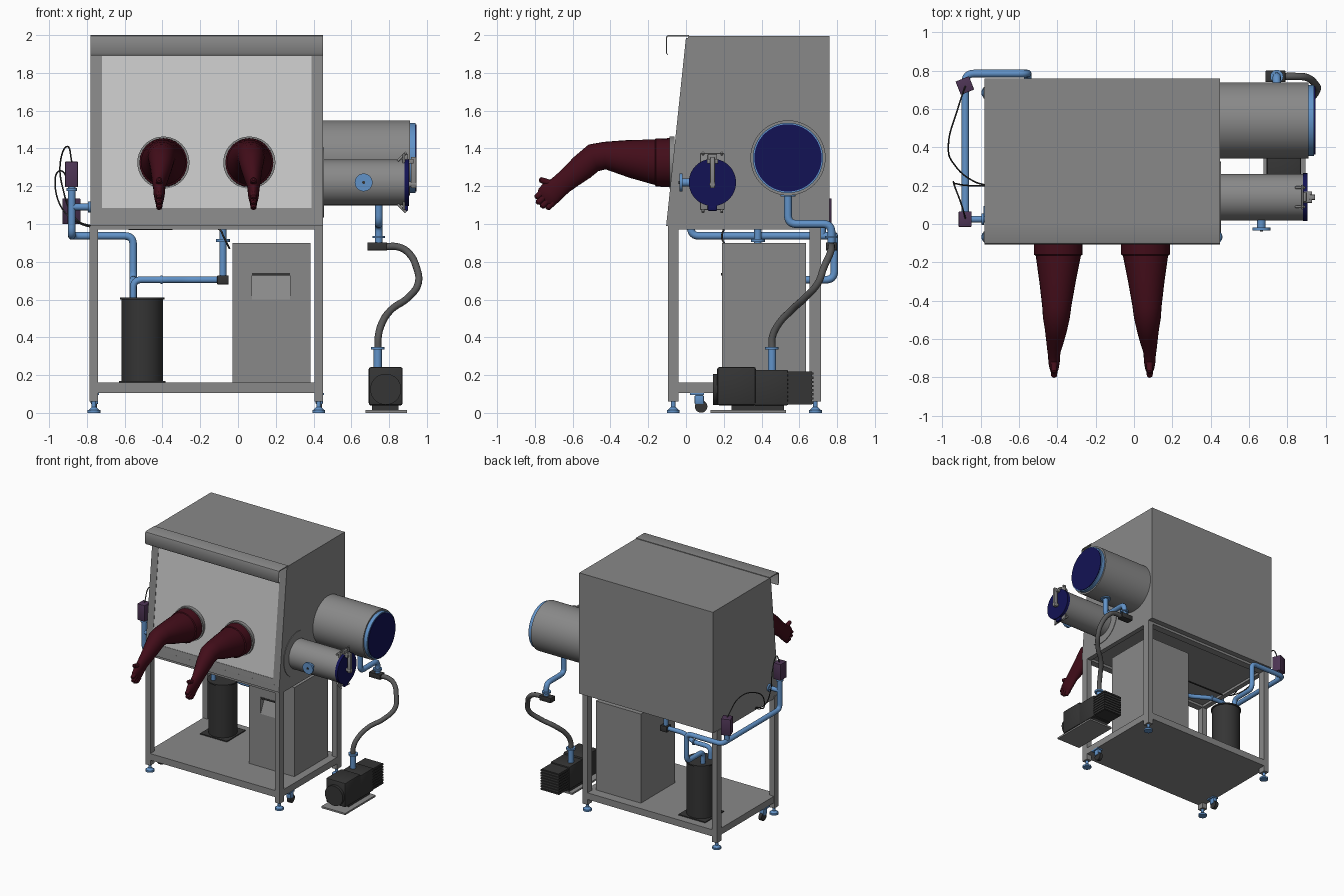
import bpy, bmesh, math
from mathutils import Vector, Matrix

if "Cube" in bpy.data.objects:
    bpy.data.objects.remove(bpy.data.objects["Cube"])

def mat(name, r, g, b):
    m = bpy.data.materials.new(name)
    m.diffuse_color = (r, g, b, 1)
    m.use_nodes = True
    m.node_tree.nodes["Principled BSDF"].inputs["Base Color"].default_value = m.diffuse_color
    return m

BLUE, NAVY = mat("blue", .12, .29, .58), mat("navy", .006, .006, .09)
DARK, RED = mat("dark", .035, .035, .035), mat("maroon", .055, .004, .01)
PURPLE, PANE = mat("purple", .075, .035, .09), mat("pane", .8, .8, .8)
HOSE, GREY = mat("hose", .1, .1, .1), mat("steel", .25, .25, .25)

def finish(name, bm, m=None):
    bmesh.ops.recalc_face_normals(bm, faces=bm.faces)
    me = bpy.data.meshes.new(name)
    bm.to_mesh(me)
    bm.free()
    ob = bpy.data.objects.new(name, me)
    bpy.context.collection.objects.link(ob)
    me.materials.append(m or GREY)
    return ob

def box(name, x0, x1, y0, y1, z0, z1, m=None, bevel=0, turn=0):
    bm = bmesh.new()
    bmesh.ops.create_cube(bm, size=1, matrix=Matrix.Translation(((x0+x1)/2, (y0+y1)/2, (z0+z1)/2))
                          @ Matrix.Rotation(turn, 4, 'Z') @ Matrix.Diagonal((x1-x0, y1-y0, z1-z0, 1)))
    if bevel:
        bmesh.ops.bevel(bm, geom=bm.edges[:], offset=bevel, segments=2, affect='EDGES', profile=.5)
    return finish(name, bm, m)

def cyl(name, p0, p1, r0, m=None, r1=None, n=40):
    p0, p1 = Vector(p0), Vector(p1)
    d = p1 - p0
    bm = bmesh.new()
    bmesh.ops.create_cone(bm, cap_ends=True, segments=n, radius1=r0, radius2=r0 if r1 is None else r1, depth=d.length,
                          matrix=Matrix.Translation((p0+p1)/2) @ d.to_track_quat('Z', 'Y').to_matrix().to_4x4())
    return finish(name, bm, m)

def prism(name, x0, x1, yz, m=None):
    bm = bmesh.new()
    f = bm.faces.new([bm.verts.new((x0, y, z)) for y, z in yz])
    g = bmesh.ops.extrude_face_region(bm, geom=[f])['geom']
    bmesh.ops.translate(bm, vec=(x1-x0, 0, 0), verts=[v for v in g if isinstance(v, bmesh.types.BMVert)])
    return finish(name, bm, m)

def tube(name, pts, r, m, fillet=.045, smooth=False):
    """Swept pipe: filleted corners, or a smooth curve through the points."""
    cu = bpy.data.curves.new(name, 'CURVE')
    cu.dimensions, cu.bevel_depth, cu.bevel_resolution, cu.use_fill_caps = '3D', r, 4, True
    pts = [Vector(p) for p in pts]
    if smooth:
        sp = cu.splines.new('BEZIER')
        sp.bezier_points.add(len(pts)-1)
        for b, p in zip(sp.bezier_points, pts):
            b.co, b.handle_left_type, b.handle_right_type = p, 'AUTO', 'AUTO'
    else:
        out = [pts[0]]
        for a, p, c in zip(pts, pts[1:], pts[2:]):
            s, e = p + (a-p).normalized()*fillet, p + (c-p).normalized()*fillet
            out += [s*(1-t)**2 + p*2*t*(1-t) + e*t*t for t in (i/6 for i in range(7))]
        out.append(pts[-1])
        sp = cu.splines.new('POLY')
        sp.points.add(len(out)-1)
        for q, p in zip(sp.points, out):
            q.co = (*p, 1)
    tmp = bpy.data.objects.new(name + "_curve", cu)
    bpy.context.collection.objects.link(tmp)
    me = bpy.data.meshes.new_from_object(tmp.evaluated_get(bpy.context.evaluated_depsgraph_get()))
    bpy.data.objects.remove(tmp)
    me.materials.clear()
    me.materials.append(m)
    bpy.context.collection.objects.link(bpy.data.objects.new(name, me))

def loft(name, rings, m, n=24):
    """Rings of (x, y, z, x radius, other radius, tilt): tilt turns the ring in the yz plane."""
    bm = bmesh.new()
    rows = []
    for x, y, z, rx, rn, t in rings:
        t = math.radians(t)
        rows.append([bm.verts.new((x + rx*math.cos(a), y - rn*math.sin(a)*math.sin(t), z + rn*math.sin(a)*math.cos(t)))
                     for a in (2*math.pi*i/n for i in range(n))])
    for a, b in zip(rows, rows[1:]):
        for i in range(n):
            bm.faces.new((a[i], a[(i+1) % n], b[(i+1) % n], b[i]))
    bm.faces.new(rows[0])
    bm.faces.new(rows[-1])
    return finish(name, bm, m)

# cabinet with sloped front frame, window and canopy
def front(z): return -.105 + (z-.99)*.105
def slab(name, x0, x1, z0, z1, near, far, m=None):
    prism(name, x0, x1, [(front(z)+o, z) for z, o in ((z0, far), (z0, near), (z1, near), (z1, far))], m)
prism("cabinet", -.78, .45, [(-.105, .99), (.76, .99), (.76, 1.995), (.012, 1.995), (front(1.04)+.012, 1.04), (-.1, 1.04)])
slab("frame_bottom", -.78, .45, 1.04, 1.085, 0, .013)
slab("frame_top", -.78, .45, 1.89, 1.985, 0, .013)
slab("frame_left", -.78, -.72, 1.085, 1.89, 0, .013)
slab("frame_right", .39, .45, 1.085, 1.89, 0, .013)
slab("window_pane", -.72, .39, 1.085, 1.89, .003, .013, PANE)
prism("canopy", -.78, .45, [(.015, 2), (-.095, 2), (-.103, 1.996), (-.106, 1.988), (-.106, 1.905), (-.098, 1.893),
                            (-.096, 1.897), (-.101, 1.907), (-.101, 1.985), (-.094, 1.993), (.015, 1.993)])

# stand
box("shelf", -.78, .45, -.095, .715, .105, .16)
for y0, y1, s in ((-.095, -.04, "front"), (.655, .715, "back")):
    box(s + "_top_rail", -.78, .45, y0, y1, .97, .99)
    for x0, x1, t in ((-.785, -.74, "left"), (.405, .45, "right")):
        c, d = (x0+x1)/2, (y0+y1)/2
        box(f"{s}_{t}_leg", x0, x1, y0, y1, .06, .99)
        cyl(f"{s}_{t}_foot_pad", (c, d, 0), (c, d, .014), .034, BLUE)
        cyl(f"{s}_{t}_foot_cone", (c, d, .014), (c, d, .03), .03, BLUE, .014)
        cyl(f"{s}_{t}_foot_stem", (c, d, .03), (c, d, .06), .012, BLUE)
for x, t in ((-.76, "left"), (.43, "right")):
    box(t + "_top_rail", x-.02, x+.02, -.09, .71, .97, .99)
    box(t + "_caster_plate", x-.025, x+.025, .02, .095, .095, .106, BLUE)
    box(t + "_caster_fork", x-.02, x+.02, .045, .095, .045, .095, BLUE, .008)
    cyl(t + "_caster_wheel", (x-.014, .08, .034), (x+.014, .08, .034), .033, DARK)

# glove ports, sleeves and hands (mirrored pair)
for cx, s, t in ((-.395, -1, "left"), (.06, 1, "right")):
    cyl(t + "_port_ring", (cx, -.06, 1.325), (cx, -.088, 1.325), .138)
    h = cx + s*.022
    loft(t + "_glove_sleeve", [(cx, -.07, 1.325, .127, .13, 0), (cx, -.16, 1.325, .127, .127, 0),
         (cx, -.165, 1.327, .118, .12, 0), (cx+s*.004, -.3, 1.345, .095, .1, 0), (cx+s*.008, -.43, 1.362, .076, .073, 4),
         (cx+s*.01, -.49, 1.35, .07, .075, 20), (cx+s*.012, -.55, 1.3, .058, .07, 38),
         (cx+s*.017, -.61, 1.25, .046, .061, 40), (h, -.655, 1.213, .036, .057, 41),
         (h, -.68, 1.192, .032, .058, 41), (h, -.715, 1.165, .03, .064, 41), (h, -.742, 1.14, .025, .06, 41),
         (h, -.752, 1.13, .014, .05, 41)], RED)
    fingers = [((-.755, 1.17), (-.792, 1.142)), ((-.745, 1.148), (-.785, 1.113)),
               ((-.727, 1.13), (-.762, 1.093)), ((-.705, 1.115), (-.733, 1.085)), ((-.69, 1.205), (-.77, 1.234))]
    for i, ((y0, z0), (y1, z1)) in enumerate(fingers):
        d = Vector((0, y1-y0, z1-z0)).normalized()*.008
        a, b = Vector((h, y0, z0)), Vector((h, y1, z1))
        cyl(f"{t}_finger_{i+1}", a, b, .02, RED, .015, 14)
        cyl(f"{t}_fingertip_{i+1}", b, b+d, .015, RED, .007, 14)

# large antechamber
Y, Z = .54, 1.35
cyl("large_chamber", (.44, Y, Z), (.91, Y, Z), .199, n=64)
cyl("large_door_rim", (.91, Y, Z), (.94, Y, Z), .186, BLUE, n=64)
cyl("large_door", (.935, Y, Z), (.946, Y, Z), .178, NAVY, n=64)

# small antechamber with clamp and side port
y, z = .14, 1.22
cyl("small_chamber_flange", (.44, y, z), (.454, y, z), .185, n=64)
cyl("small_chamber", (.45, y, z), (.885, y, z), .121, n=64)
cyl("small_door", (.882, y, z), (.905, y, z), .125, NAVY, n=64)
box("clamp_plate", .872, .884, .075, .205, 1.075, 1.375, None, .004)
for i, sg in enumerate((1, -1)):
    for yy in (.09, .19):
        cyl(f"clamp_rib_{i}_{yy}", (.845, yy, z+sg*.115), (.89, yy, z+sg*.158), .007)
    box(f"clamp_end_{i}", .88, .9, .115, .165, z+sg*.135-.015, z+sg*.135+.015, NAVY if i else None, .004)
box("door_handle", .915, .945, .127, .153, 1.19, 1.355, None, .005)
cyl("handle_pivot", (.9, y, 1.21), (.945, y, 1.21), .015)
box("handle_hinge", .885, .93, .11, .17, 1.32, 1.345, None, .004)
cyl("side_port_neck", (.665, .03, z), (.665, -.02, z), .022, BLUE)
cyl("side_port_flange", (.665, -.018, z), (.665, -.034, z), .047, BLUE)
cyl("side_port_knob", (.665, -.034, z), (.665, -.04, z), .008, DARK)

# vacuum line from the large chamber to the pump
tube("vacuum_pipe", [(.745, Y, 1.18), (.745, Y, 1), (.745, .77, 1), (.745, .77, .9)], .021, BLUE)
cyl("vacuum_pipe_collar", (.745, Y, 1.145), (.745, Y, 1.165), .04, BLUE)
cyl("vacuum_valve_flange", (.745, .77, .925), (.745, .77, .937), .034, BLUE)
box("vacuum_valve", .685, .79, .74, .8, .86, .902, DARK, .004)
tube("vacuum_hose", [(.77, .77, .88), (.85, .77, .878), (.9, .765, .85), (.945, .73, .77), (.955, .7, .69), (.9, .63, .61),
                     (.81, .56, .545), (.76, .49, .47), (.742, .457, .4), (.74, .455, .34)], .019, HOSE, smooth=True)
cyl("pump_inlet", (.74, .455, .22), (.74, .455, .345), .022, BLUE)
cyl("pump_inlet_flange", (.74, .455, .335), (.74, .455, .35), .036, BLUE)

# pump
box("pump_base", .675, .895, .13, .53, 0, .014)
box("pump_foot", .71, .85, .24, .52, .014, .045, DARK)
box("pump_motor", .692, .872, .165, .37, .04, .243, DARK, .012)
cyl("pump_motor_cover", (.782, .142, .125), (.782, .2, .125), .082, DARK)
box("pump_body", .695, .868, .36, .54, .04, .228, DARK, .006)
box("pump_fin_core", .704, .861, .53, .667, .045, .218, DARK)
for i in range(8):
    k = .048 + i*.022
    box(f"pump_fin_{i+1}", .697, .867, .535, .674, k, k+.012, DARK)

# cooling unit with grip recess
unit = box("cooling_unit", -.03, .385, .19, .635, .16, .9)
cutter = prism("recess_cutter", .075, .275, [(.1, .6), (.19, .6), (.25, .735), (.1, .735)])
mod = unit.modifiers.new("recess", 'BOOLEAN')
mod.operation, mod.object, mod.solver = 'DIFFERENCE', cutter, 'EXACT'
unit.data = bpy.data.meshes.new_from_object(unit.evaluated_get(bpy.context.evaluated_depsgraph_get()))
unit.modifiers.clear()
bpy.data.objects.remove(cutter)
box("recess_lip", .075, .275, .186, .2, .727, .74, DARK)

# filter canister
cx, cy = -.507, .525
box("canister_plate", cx-.123, cx+.123, cy-.123, cy+.123, .16, .168, DARK)
cyl("canister", (cx, cy, .165), (cx, cy, .6), .11, DARK, n=48)
cyl("canister_lid", (cx, cy, .6), (cx, cy, .61), .119, DARK, n=48)

# blue gas piping
tube("outlet_pipe", [(-.88, .025, 1.22), (-.88, .025, .937), (-.88, .785, .937), (-.555, .785, .937), (-.555, .785, .705),
                     (-.555, .57, .705), (-.555, .57, .6)], .02, BLUE)
tube("cabinet_port_pipe", [(-.77, .025, 1.09), (-.88, .025, 1.09)], .018, BLUE)
tube("rear_stub_pipe", [(-.88, .72, .937), (-.88, .72, 1.02)], .02, BLUE)
tube("return_pipe", [(-.555, .47, .6), (-.555, .47, .705), (-.4, .47, .705), (-.25, .38, .705), (-.08, .38, .705)], .018, BLUE)
tube("return_riser", [(-.08, .38, .72), (-.08, .38, .99)], .019, BLUE)
box("return_valve", -.11, -.05, .35, .41, .68, .728, DARK, .004)
for n, (a, b, r) in {"riser": ((-.08, .38, .905), (-.08, .38, .92), .037), "cabinet": ((-.782, .025, 1.09), (-.795, .025, 1.09), .03),
                     "sensor": ((-.88, .025, 1.175), (-.88, .025, 1.19), .028), "tee": ((-.41, .47, .705), (-.4, .47, .705), .023)}.items():
    cyl(n + "_flange", a, b, r, BLUE)

# actuators and their cables
box("front_actuator", -.915, -.848, -.015, .065, 1.195, 1.33, PURPLE, .003)
box("rear_actuator", -.92, -.845, .685, .76, 1, 1.135, PURPLE, .003, math.radians(22))
tube("front_cable", [(-.88, .03, 1.33), (-.9, .1, 1.41), (-.94, .21, 1.33), (-.93, .21, 1.2), (-.85, .2, 1.02), (-.76, .2, .985)],
     .004, DARK, smooth=True)
tube("rear_cable", [(-.88, .72, 1.13), (-.92, .6, 1.27), (-.968, .42, 1.24), (-.93, .3, 1.08), (-.83, .22, 1), (-.76, .2, .98)],
     .004, DARK, smooth=True)
tube("under_cable", [(-.76, .2, .978), (-.4, .2, .972), (-.1, .2, .972), (-.075, .19, .93), (-.045, .22, .87)],
     .005, DARK, smooth=True)

# shading (the cooling unit stays flat)
bpy.ops.object.select_all(action='SELECT')
unit.select_set(False)
bpy.context.view_layer.objects.active = bpy.data.objects["cabinet"]
bpy.ops.object.shade_smooth_by_angle(angle=math.radians(35))
